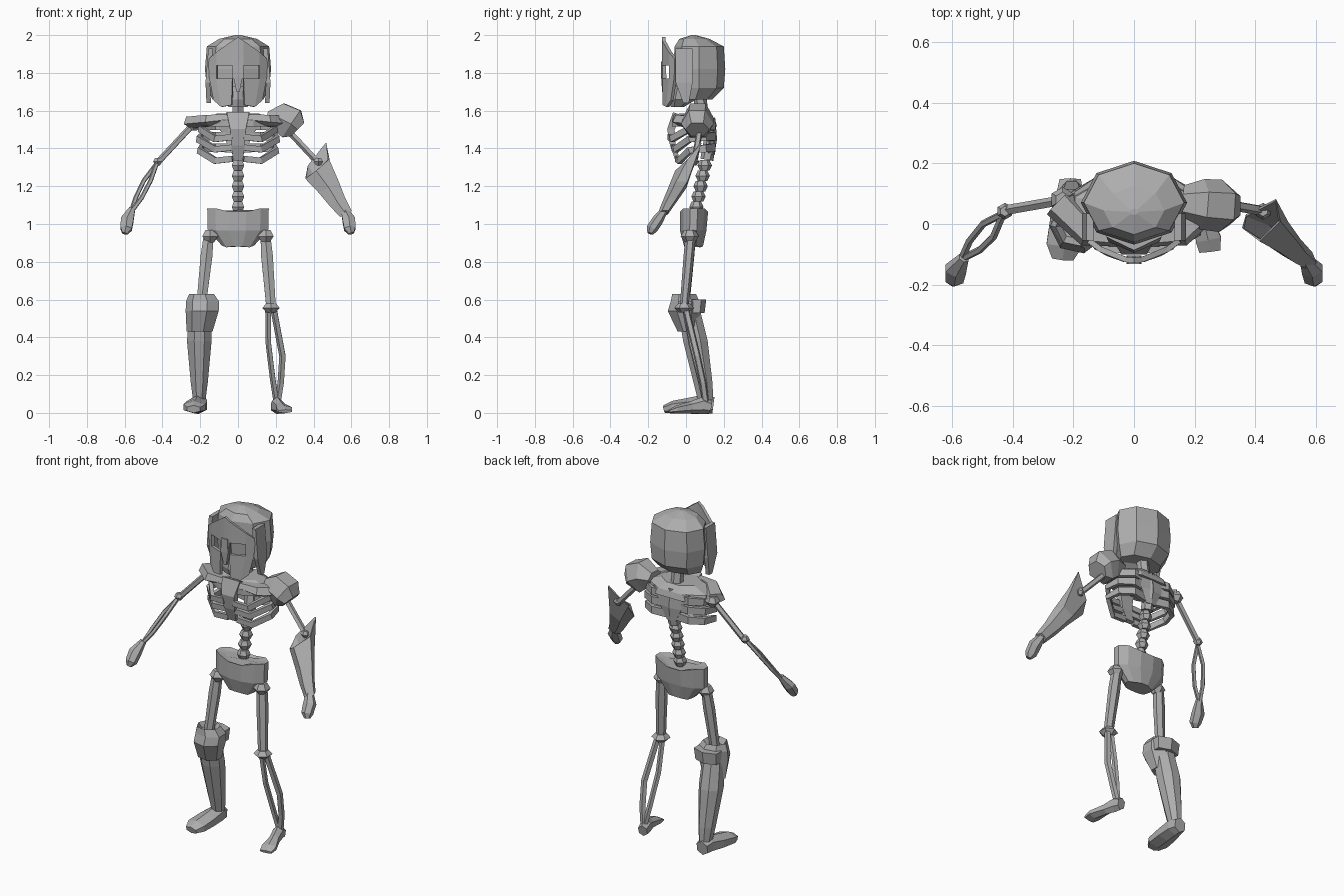
import bpy, math
from mathutils import Vector as V

grey = bpy.data.materials.new("bone grey")
grey.diffuse_color = (0.42, 0.42, 0.42, 1)


def make(name, verts, faces):
    me = bpy.data.meshes.new(name)
    me.from_pydata([tuple(v) for v in verts], [], faces)
    me.materials.append(grey)
    ob = bpy.data.objects.new(name, me)
    bpy.context.collection.objects.link(ob)
    return ob


def loft(name, secs, n=6, ref=(1, 0, 0), axis=None, turn=.5):
    """Rings through sections (x, y, z, r along ref, r across), capped."""
    pts = [V(s[:3]) for s in secs]
    verts, faces, m = [], [], len(secs)
    k = 1 / math.cos(math.pi / n) if turn else 1
    for i, s in enumerate(secs):
        t = V(axis) if axis else (pts[min(i + 1, m - 1)] - pts[max(i - 1, 0)]).normalized()
        u = V(ref)
        u = (u - t * u.dot(t)).normalized()
        w = t.cross(u)
        for j in range(n):
            a = 2 * math.pi * (j + turn) / n
            verts.append(pts[i] + (u * s[3] * math.cos(a) + w * s[4] * math.sin(a)) * k)
    for i in range(m - 1):
        for j in range(n):
            a, b = i * n + j, i * n + (j + 1) % n
            faces.append((a, b, b + n, a + n))
    faces += [tuple(reversed(range(n))), tuple(range((m - 1) * n, m * n))]
    return make(name, verts, faces)


def bone(name, pts, r, n=5):
    return loft(name, [(*p, r, r) for p in pts], n)


def knob(name, c, r, h):
    x, y, z = c
    loft(name, [(x, y, z - h, r * .5, r * .5), (x, y, z, r, r), (x, y, z + h, r * .6, r * .6)], 6)


UP = (0, 0, 1)

# helmet shell
loft("helmet_dome", [(0, .05, 1.66, .135, .09), (0, .07, 1.72, .165, .13), (0, .07, 1.82, .175, .138),
                     (0, .07, 1.94, .165, .13), (0, .045, 1.98, .10, .08), (0, .04, 2.0, .015, .01)],
     8, axis=UP, turn=0)
for s in (-1, 1):
    loft("helmet_cheek_flap", [(s * .155, 0, 1.64, .012, .015), (s * .16, -.01, 1.75, .012, .045),
                               (s * .145, -.01, 1.93, .012, .045)], 4, axis=UP)

# face mask: curved plate with eye openings and an open mouth slot
rows = [([.13, .09, .035, 0], [1.655, 1.62, 1.63, 1.68]), ([.152, .115, .03, 0], [1.77] * 4),
        ([.156, .115, .03, 0], [1.84] * 4), ([.154, .115, .03, 0], [1.875, 1.91, 1.97, 1.99])]
verts, faces = [], []
for xs, zs in rows:
    half = [(x, -.128 + 2.8 * x * x, z) for x, z in zip(xs, zs)]
    verts += [(-x, y, z) for x, y, z in half] + half[2::-1]
for r in range(3):
    for c in range(6):
        if (r == 1 and c in (1, 4)) or (r == 0 and c in (2, 3)):
            continue
        a = r * 7 + c
        faces.append((a, a + 1, a + 8, a + 7))
mask = make("face_mask", verts, faces)
sol = mask.modifiers.new("thickness", "SOLIDIFY")
sol.thickness, sol.offset = .018, -1
loft("nose_guard", [(0, -.118, 1.70, .008, .008), (0, -.118, 1.78, .025, .014),
                    (0, -.12, 1.86, .02, .012)], 4, axis=UP)

# jaw and neck
loft("jaw", [(0, -.045, 1.62, .05, .03), (0, -.02, 1.66, .085, .065), (0, 0, 1.73, .09, .075)], 6, axis=UP)
bone("neck", [(0, .09, 1.56), (0, .08, 1.62), (0, .07, 1.7)], .03, 6)

# chest: collar shell, breastbone, ribs, spine
loft("upper_chest", [(0, .045, 1.515, .20, .12), (0, .04, 1.55, .195, .115),
                     (0, .045, 1.585, .11, .08)], 8, axis=UP)
loft("breastbone", [(0, -.045, 1.34, .026, .012), (0, -.07, 1.42, .036, .015),
                    (0, -.08, 1.5, .042, .02), (0, -.05, 1.585, .06, .02)], 4)
loft("back_plate", [(0, .13, 1.37, .03, .02), (0, .14, 1.45, .07, .016), (0, .13, 1.55, .12, .02)], 6)
for i, (zo, w) in enumerate([(1.505, .20), (1.45, .21), (1.39, .205)]):
    f = -.08 + .02 * i
    for s in (-1, 1):
        path = [(.01, .125, zo + .01, .024), (.12, .145, zo + .015, .022), (w - .015, .10, zo + .01, .02),
                (w, .02, zo, .017), (.12, f + .005, zo - .055, .017), (.03, f - .005, zo - .045, .016)]
        loft("rib", [(s * x, y, z, r, .012) for x, y, z, r in path], 4, UP)
bone("upper_spine", [(0, .12, 1.56), (0, .13, 1.45), (0, .11, 1.34)], .03, 6)
for i in range(5):
    z = 1.09 + i * .055
    y = .055 + i * .011
    loft("vertebra", [(0, y, z - .027, .022, .022), (0, y, z, .033, .033), (0, y, z + .028, .022, .022)], 6)

# pelvis: one bowl with a dipped rim and two lower points
pelvis = loft("pelvis", [(0, .04, .895, .085, .05), (0, .038, .965, .16, .07), (0, .042, 1.068, .163, .075),
                         (0, .045, 1.06, .11, .05)], 12, axis=UP)
for v in pelvis.data.vertices:
    x = abs(v.co.x)
    if v.co.z > 1:
        v.co.z += .015 - .035 * max(0, 1 - x / .09)
    elif v.co.z < .92:
        v.co.z -= .02 * math.sin(math.pi * min(1, x / .1))
for s in (-1, 1):
    knob("hip_joint", (s * .147, .02, .935), .042, .032)

# both arms: upper arm, elbow, hand
for s in (-1, 1):
    bone("upper_arm", [(s * .22, .08, 1.545), (s * .42, .045, 1.33)], .014)
    knob("shoulder_joint", (s * .235, .08, 1.525), .036, .03)
    knob("elbow", (s * .425, .042, 1.33), .024, .02)
    loft("hand", [(s * .56, -.11, 1.08, .016, .016), (s * .587, -.15, 1.02, .034, .026),
                  (s * .592, -.18, .975, .03, .026), (s * .60, -.19, .95, .014, .014)], 6)
    loft("collar_bone", [(s * .05, -.05, 1.56, .02, .02), (s * .15, -.03, 1.55, .028, .04),
                         (s * .25, .07, 1.54, .028, .045)], 5, UP)

# split bones of the bare forearm
for k in (-1, 1):
    bone("forearm_bone", [(-.43, .035, 1.32), (-.48 - k * .018, -.02 + k * .02, 1.23),
                          (-.525 - k * .016, -.07 + k * .016, 1.14), (-.568, -.115, 1.06)], .010)

# shoulder armour on one side
loft("shoulder_armour", [(.16, .07, 1.56, .035, .05), (.225, .065, 1.56, .08, .072),
                         (.285, .06, 1.53, .085, .075), (.315, .06, 1.50, .05, .055)], 6, UP)

# forearm armour: slanted mouth rising to a point, tapering to the wrist
ring = [(.465, .075, 1.43), (.37, .025, 1.31), (.362, -.015, 1.245), (.415, -.05, 1.28), (.475, .01, 1.34)]
verts = [V(p) for p in ring]
for c, r in (((.478, -.04, 1.20), .05), ((.525, -.085, 1.12), .036), ((.568, -.12, 1.06), .027)):
    for d in (60, 132, 204, 276, 348):
        t = math.radians(d)
        verts.append(V(c) + r * V((math.cos(t), .95 * math.sin(t), .5 * math.cos(t) + .3 * math.sin(t))))
quads = [(k + j, k + (j + 1) % 5, k + 5 + (j + 1) % 5, k + 5 + j) for k in (0, 5, 10) for j in range(5)]
guard = make("forearm_armour", verts, quads + [(15, 16, 17, 18, 19)])
guard.modifiers.new("thickness", "SOLIDIFY").thickness = .008

# thighs
for name, hip, knee in (("thigh_a", (-.155, .025, .94), (-.195, -.005, .57)),
                        ("thigh_b", (.145, .025, .94), (.175, -.01, .56))):
    h, k = V(hip), V(knee)
    loft(name, [(*h, .026, .024), (*h.lerp(k, .3), .031, .024), (*k, .025, .02)], 6)

# bare shin and foot
knob("knee", (.175, -.01, .555), .046, .024)
bone("shin_bone_inner", [(.16, -.005, .55), (.163, .03, .36), (.185, .075, .18), (.205, .105, .05)], .013)
bone("shin_bone_outer", [(.19, 0, .55), (.237, .06, .30), (.228, .09, .16), (.21, .105, .05)], .015)
loft("bare_foot", [(.20, .13, .03, .026, .03), (.207, .09, .04, .028, .04), (.225, .03, .03, .026, .028),
                   (.245, -.05, .018, .042, .018), (.25, -.09, .008, .035, .008)], 6)

# armoured shin, knee guard and boot
loft("shin_armour", [(-.205, .105, .06, .032, .04), (-.205, .09, .16, .045, .05), (-.205, .05, .38, .065, .065),
                     (-.20, .025, .5, .06, .06), (-.20, .015, .58, .05, .05)], 8, axis=UP)
loft("knee_armour", [(-.20, .01, .43, .065, .05), (-.185, -.01, .54, .083, .08), (-.183, -.005, .59, .083, .07),
                     (-.19, -.01, .63, .062, .058), (-.195, -.005, .60, .04, .04)], 7, axis=UP)
loft("knee_strap", [(-.185, .05, .53, .07, .042), (-.185, .055, .60, .075, .045)], 6, axis=UP)
loft("boot", [(-.21, .145, .04, .035, .038), (-.21, .10, .046, .045, .045), (-.22, .02, .038, .055, .037),
              (-.23, -.07, .03, .058, .029), (-.235, -.115, .02, .035, .018)], 6)
